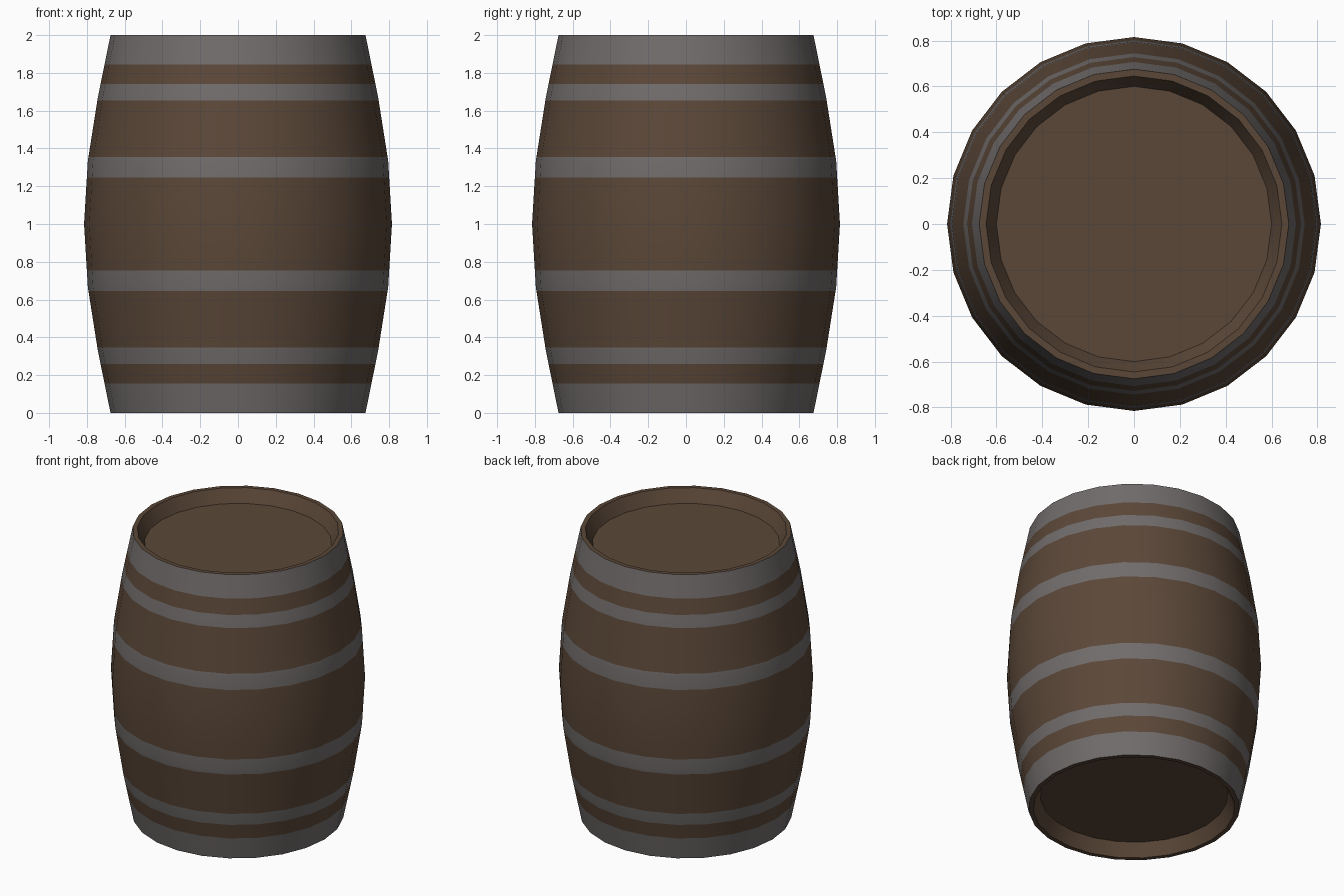
import bpy, bmesh, math

if "Cube" in bpy.data.objects:
    bpy.data.objects.remove(bpy.data.objects["Cube"])

SIDES = 24

def material(name, rgb):
    m = bpy.data.materials.new(name)
    m.diffuse_color = (*rgb, 1)
    m.use_nodes = True
    m.node_tree.nodes["Principled BSDF"].inputs["Base Color"].default_value = m.diffuse_color
    return m

wood = material("brown_wood", (0.105, 0.064, 0.040))
iron = material("grey_iron", (0.165, 0.150, 0.148))

# Lower half of the outline (height, radius), mirrored about z = 1
OUTLINE = [(0, 0.675), (0.33, 0.742), (0.665, 0.795), (1, 0.815)]
HOOPS = [(0.0, 0.155), (0.26, 0.345), (0.645, 0.755)]

def radius(z):
    z = min(z, 2 - z)
    for (z0, r0), (z1, r1) in zip(OUTLINE, OUTLINE[1:]):
        if z <= z1 + 1e-6:
            return r0 + (r1 - r0) * (z - z0) / (z1 - z0)

def is_hoop(z):
    z = min(z, 2 - z)
    return any(a < z < b for a, b in HOOPS)

def lathe(name, profile):
    """Spin (radius, z) points into rings, capping the open ends."""
    bm = bmesh.new()
    rings = [[bm.verts.new((r * math.cos(2 * math.pi * i / SIDES),
                            r * math.sin(2 * math.pi * i / SIDES), z))
              for i in range(SIDES)] for r, z in profile]
    for (p, a), (q, b) in zip(zip(profile, rings), zip(profile[1:], rings[1:])):
        # Only the outer skin between two outline rings carries hoops
        outer = min(p[0], q[0]) > 0.67 and abs(p[1] - q[1]) > 1e-4
        for i in range(SIDES):
            j = (i + 1) % SIDES
            f = bm.faces.new((a[i], a[j], b[j], b[i]))
            f.material_index = int(outer and is_hoop((p[1] + q[1]) / 2))
    bm.faces.new(list(reversed(rings[0])))
    bm.faces.new(rings[-1])
    bmesh.ops.recalc_face_normals(bm, faces=bm.faces)
    me = bpy.data.meshes.new(name)
    bm.to_mesh(me)
    bm.free()
    me.materials.append(wood)
    me.materials.append(iron)
    ob = bpy.data.objects.new(name, me)
    bpy.context.collection.objects.link(ob)
    bpy.ops.object.select_all(action='DESELECT')
    ob.select_set(True)
    bpy.context.view_layer.objects.active = ob
    bpy.ops.object.shade_smooth_by_angle(angle=math.radians(35))
    return ob

# Barrel: staves with flush hoops, rims and sunken lids at both ends
half = {z for z, _ in OUTLINE} | {z for h in HOOPS for z in h}
heights = sorted(half | {2 - z for z in half})
skin = [(radius(z), z) for z in heights]
bottom = [(0.60, 0.09), (0.645, 0.0)]
top = [(r, 2 - z) for r, z in reversed(bottom)]
lathe("barrel", bottom + skin + top)
